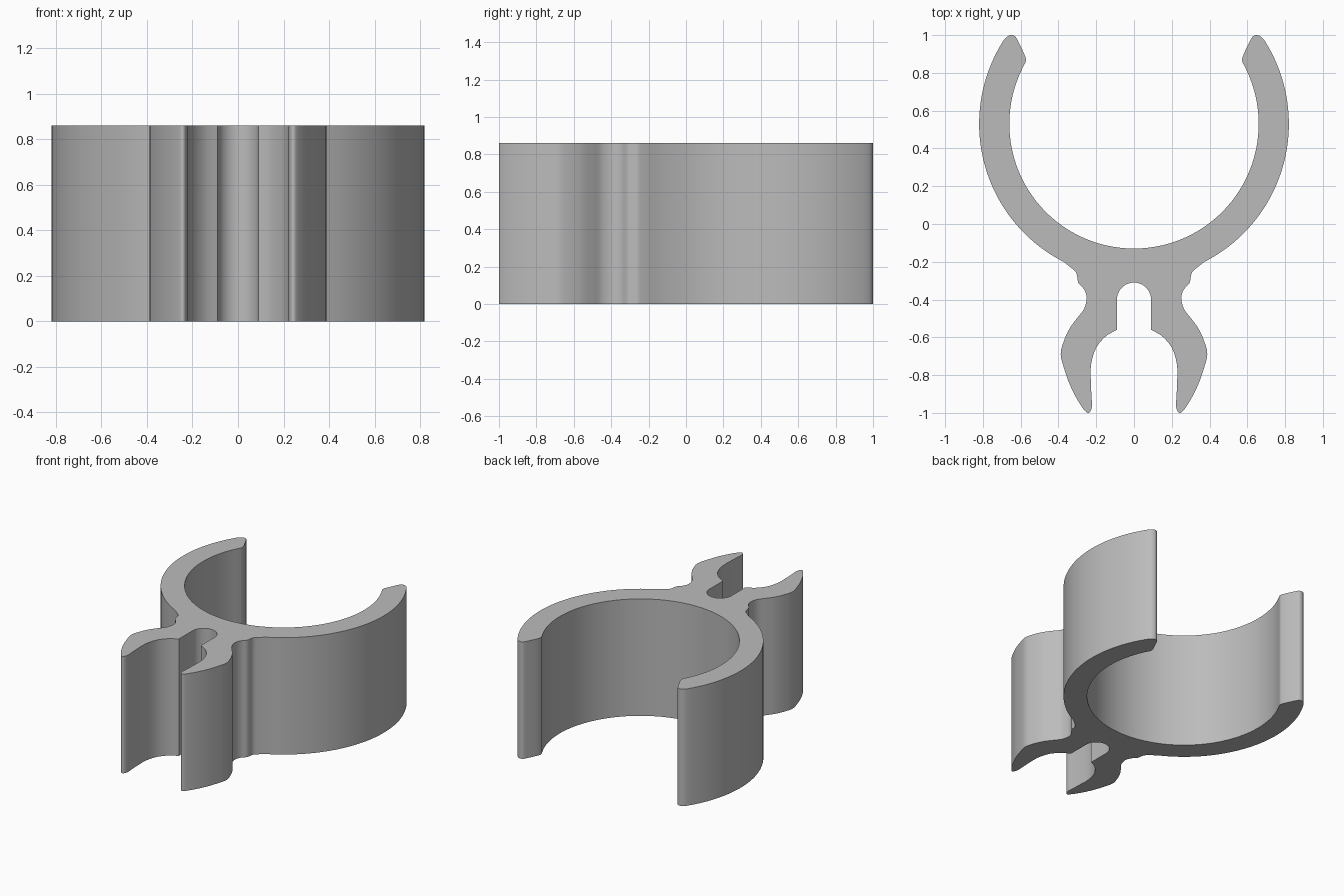
import bpy, bmesh, math
from mathutils import Vector

HEIGHT = 0.86
RING_Y, R_IN, R_OUT = 0.53, 0.66, 0.82

cube = bpy.data.objects.get("Cube")
if cube:
    bpy.data.objects.remove(cube, do_unlink=True)


def arc(cy, r, start, end, n):
    """Points on a circle centred on x = 0, angles in degrees."""
    angles = [math.radians(start + (end - start) * i / n) for i in range(n + 1)]
    return [Vector((r * math.cos(a), cy + r * math.sin(a))) for a in angles]


def spline(pts, n=4):
    """Smooth curve through the points."""
    p = [Vector(q) for q in pts]
    p = [p[0]] + p + [p[-1]]
    out = []
    for a, b, c, d in zip(p, p[1:], p[2:], p[3:]):
        for i in range(n):
            t = i / n
            out.append(0.5 * (2 * b + (c - a) * t + (2 * a - 5 * b + 4 * c - d) * t ** 2
                              + (3 * b - a - 3 * c + d) * t ** 3))
    return out + [p[-1]]


# Right half of the outline, from the ring floor round to the top of the slot
ring_inside = arc(RING_Y, R_IN, -90, 26, 36)
ring_tip = spline([(0.575, 0.855), (0.575, 0.885), (0.62, 0.98), (0.635, 0.997),
                   (0.655, 1.0), (0.675, 0.99)], 3)
ring_outside = arc(RING_Y, R_OUT, 33, -63, 36)
neck_and_leg = spline([(0.335, -0.23), (0.305, -0.26), (0.295, -0.31), (0.265, -0.345),
                       (0.25, -0.39), (0.265, -0.45), (0.305, -0.503), (0.345, -0.56),
                       (0.375, -0.63), (0.388, -0.69), (0.37, -0.765), (0.34, -0.85),
                       (0.30, -0.93), (0.265, -0.983), (0.245, -1.0), (0.23, -0.99),
                       (0.222, -0.96), (0.225, -0.92)])
leg_inside = spline([(0.23, -0.79), (0.225, -0.73), (0.2, -0.655),
                     (0.15, -0.595), (0.09, -0.56)])
slot = arc(-0.4, 0.09, 0, 90, 10)
half = ring_inside + ring_tip + ring_outside + neck_and_leg + leg_inside + slot

# Mirror the half and extrude the closed outline into the clip
mirrored = [Vector((-p.x, p.y)) for p in reversed(half[1:-1])]
bm = bmesh.new()
face = bm.faces.new([bm.verts.new((p.x, p.y, 0)) for p in half + mirrored])
body = bmesh.ops.extrude_face_region(bm, geom=[face])
top = [v for v in body["geom"] if isinstance(v, bmesh.types.BMVert)]
bmesh.ops.translate(bm, verts=top, vec=(0, 0, HEIGHT))
bmesh.ops.recalc_face_normals(bm, faces=bm.faces)
mesh = bpy.data.meshes.new("double_clip")
bm.to_mesh(mesh)
bm.free()
clip = bpy.data.objects.new("double_clip", mesh)
bpy.context.collection.objects.link(clip)

# Plain grey plastic
grey = (0.5, 0.5, 0.5, 1)
mat = bpy.data.materials.new("grey_plastic")
mat.use_nodes = True
mat.diffuse_color = grey
mat.node_tree.nodes["Principled BSDF"].inputs["Base Color"].default_value = grey
mesh.materials.append(mat)

bpy.ops.object.select_all(action="DESELECT")
clip.select_set(True)
bpy.context.view_layer.objects.active = clip
bpy.ops.object.shade_smooth_by_angle(angle=math.radians(35))
